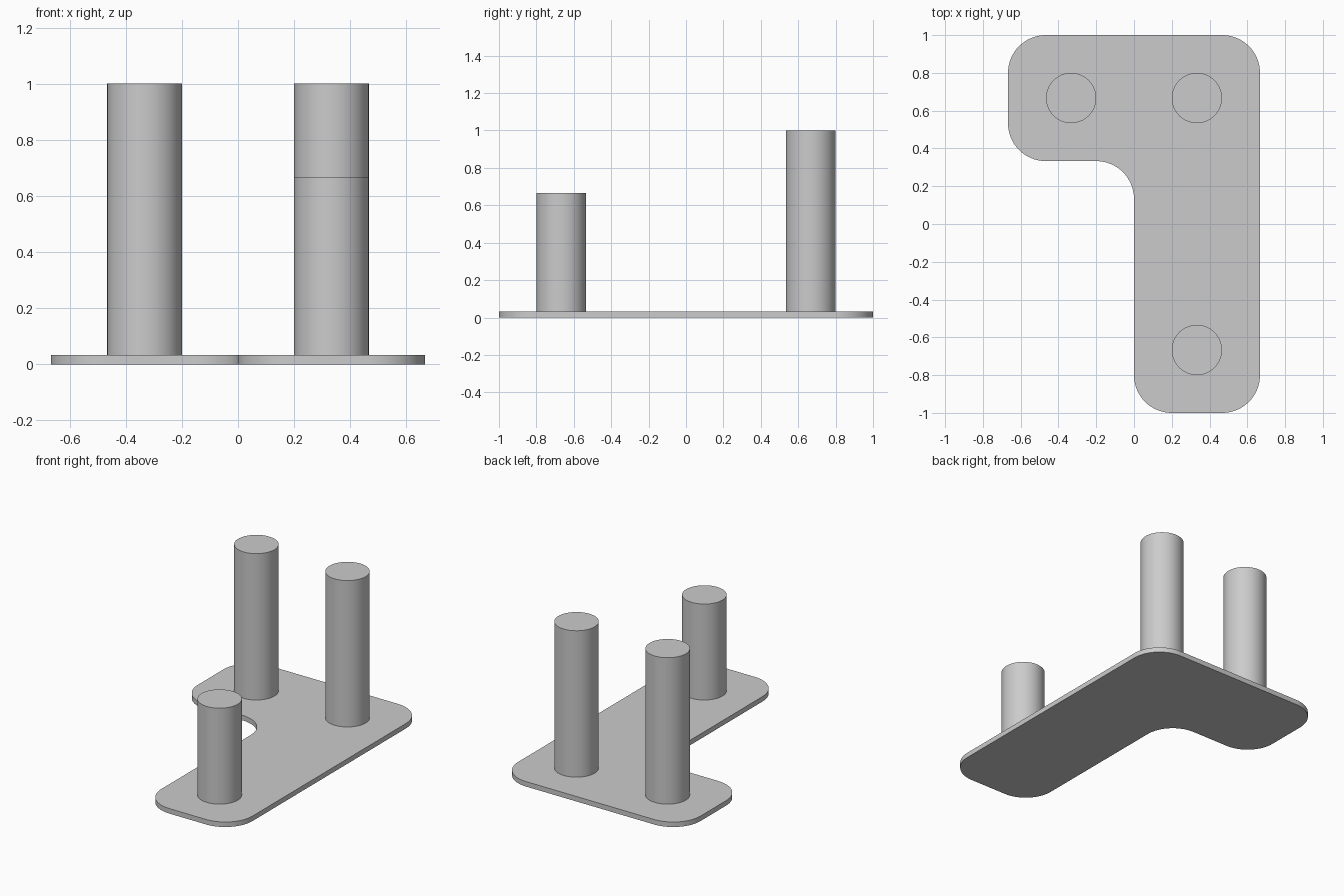
import bpy, bmesh, math
from mathutils import Vector

if "Cube" in bpy.data.objects:
    bpy.data.objects.remove(bpy.data.objects["Cube"])

grey = bpy.data.materials.new("light grey")
grey.diffuse_color = (0.6, 0.6, 0.6, 1)
grey.use_nodes = True
grey.node_tree.nodes["Principled BSDF"].inputs["Base Color"].default_value = grey.diffuse_color

THICK = 0.033
FILLET = 0.2
STEPS = 16


def finish(obj):
    obj.data.materials.append(grey)
    bpy.ops.object.select_all(action='DESELECT')
    obj.select_set(True)
    bpy.context.view_layer.objects.active = obj
    bpy.ops.object.shade_smooth_by_angle(angle=math.radians(30))


def rounded_outline(corners, radius):
    """Replace every right-angled corner with an arc."""
    pts = []
    for i, c in enumerate(corners):
        p = Vector(c)
        a = (Vector(corners[i - 1]) - p).normalized()
        b = (Vector(corners[(i + 1) % len(corners)]) - p).normalized()
        centre = p + radius * (a + b)
        for k in range(STEPS + 1):
            t = math.pi / 2 * k / STEPS
            pts.append(centre - radius * (b * math.cos(t) + a * math.sin(t)))
    return pts


# L-shaped base plate with rounded corners
corners = [(0, -1), (0.667, -1), (0.667, 1), (-0.667, 1), (-0.667, 0.333), (0, 0.333)]
bm = bmesh.new()
face = bm.faces.new([bm.verts.new((p.x, p.y, 0)) for p in rounded_outline(corners, FILLET)])
top = bmesh.ops.extrude_face_region(bm, geom=[face])
bmesh.ops.translate(bm, vec=(0, 0, THICK),
                    verts=[v for v in top["geom"] if isinstance(v, bmesh.types.BMVert)])
bmesh.ops.recalc_face_normals(bm, faces=bm.faces)
mesh = bpy.data.meshes.new("base_plate")
bm.to_mesh(mesh)
bm.free()
plate = bpy.data.objects.new("base_plate", mesh)
bpy.context.collection.objects.link(plate)
finish(plate)

# Upright pegs: two tall at the back, one short at the front
for name, x, y, height in (("back_left_peg", -0.333, 0.667, 1.0),
                           ("back_right_peg", 0.333, 0.667, 1.0),
                           ("front_peg", 0.333, -0.667, 0.667)):
    bpy.ops.mesh.primitive_cylinder_add(vertices=64, radius=0.133, depth=height - THICK,
                                        location=(x, y, (height + THICK) / 2))
    peg = bpy.context.object
    peg.name = name
    finish(peg)
